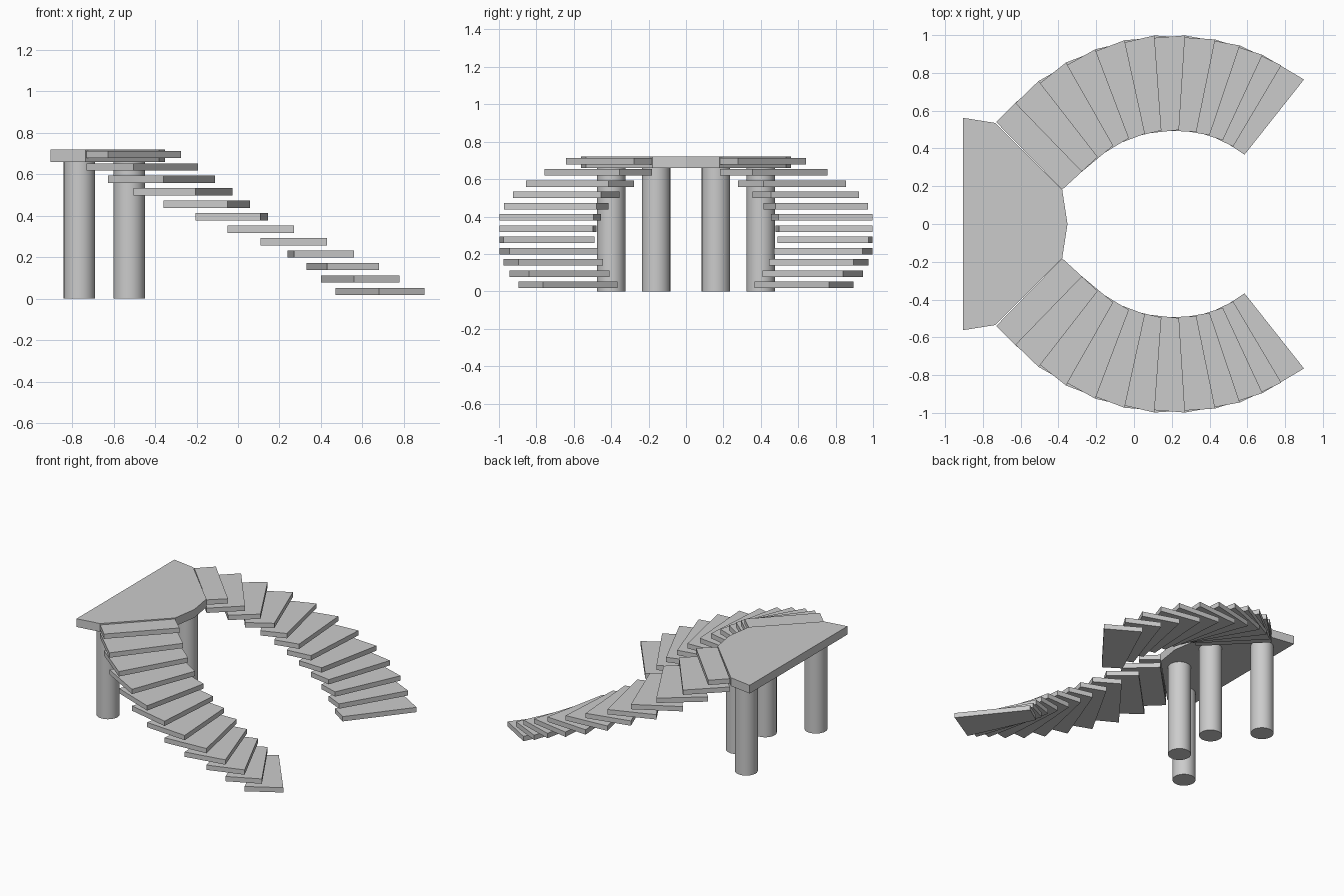
import bpy, bmesh

if "Cube" in bpy.data.objects:
    bpy.data.objects.remove(bpy.data.objects["Cube"])

# Nosing lines shared by the treads (outer and inner ends, bottom to top)
OUTER = [(.90, .765), (.78, .84), (.68, .895), (.56, .945), (.43, .977), (.27, .998),
         (.108, .998), (-.05, .973), (-.205, .925), (-.36, .855), (-.505, .757),
         (-.628, .642), (-.73, .54)]
INNER = [(.585, .367), (.525, .41), (.47, .443), (.40, .47), (.33, .488), (.238, .498),
         (.145, .495), (.058, .478), (-.027, .455), (-.11, .415), (-.192, .355),
         (-.275, .278), (-.38, .182)]


def slab(name, outline, z0, z1):
    """Extrude a flat outline from z0 to z1."""
    bm = bmesh.new()
    face = bm.faces.new([bm.verts.new((x, y, z0)) for x, y in outline])
    ext = bmesh.ops.extrude_face_region(bm, geom=[face])
    top = [v for v in ext["geom"] if isinstance(v, bmesh.types.BMVert)]
    bmesh.ops.translate(bm, verts=top, vec=(0, 0, z1 - z0))
    bmesh.ops.recalc_face_normals(bm, faces=bm.faces)
    mesh = bpy.data.meshes.new(name)
    bm.to_mesh(mesh)
    bm.free()
    obj = bpy.data.objects.new(name, mesh)
    bpy.context.collection.objects.link(obj)
    return obj


# Two mirrored curved flights; each tread runs under the next one
for side, label in ((1, "back"), (-1, "front")):
    for i in range(12):
        j = min(i + 2, 12)
        quad = [OUTER[i], OUTER[j], INNER[j], INNER[i]]
        z = 0.017 + 0.0601 * i
        slab(f"{label}_step_{i + 1}", [(x, side * y) for x, y in quad], z, z + 0.035)

# Landing
half = [(-.905, .562), (-.735, .535), (-.38, .18), (-.352, 0)]
slab("landing", half + [(x, -y) for x, y in reversed(half[:3])], 0.66, 0.72)

# Support columns
for side, label in ((1, "back"), (-1, "front")):
    for x, y, part in ((-.765, .4, "outer"), (-.525, .16, "inner")):
        bpy.ops.mesh.primitive_cylinder_add(vertices=32, radius=.076, depth=.66,
                                            location=(x, side * y, .33))
        bpy.context.object.name = f"{label}_{part}_column"
        bpy.ops.object.shade_smooth_by_angle()
